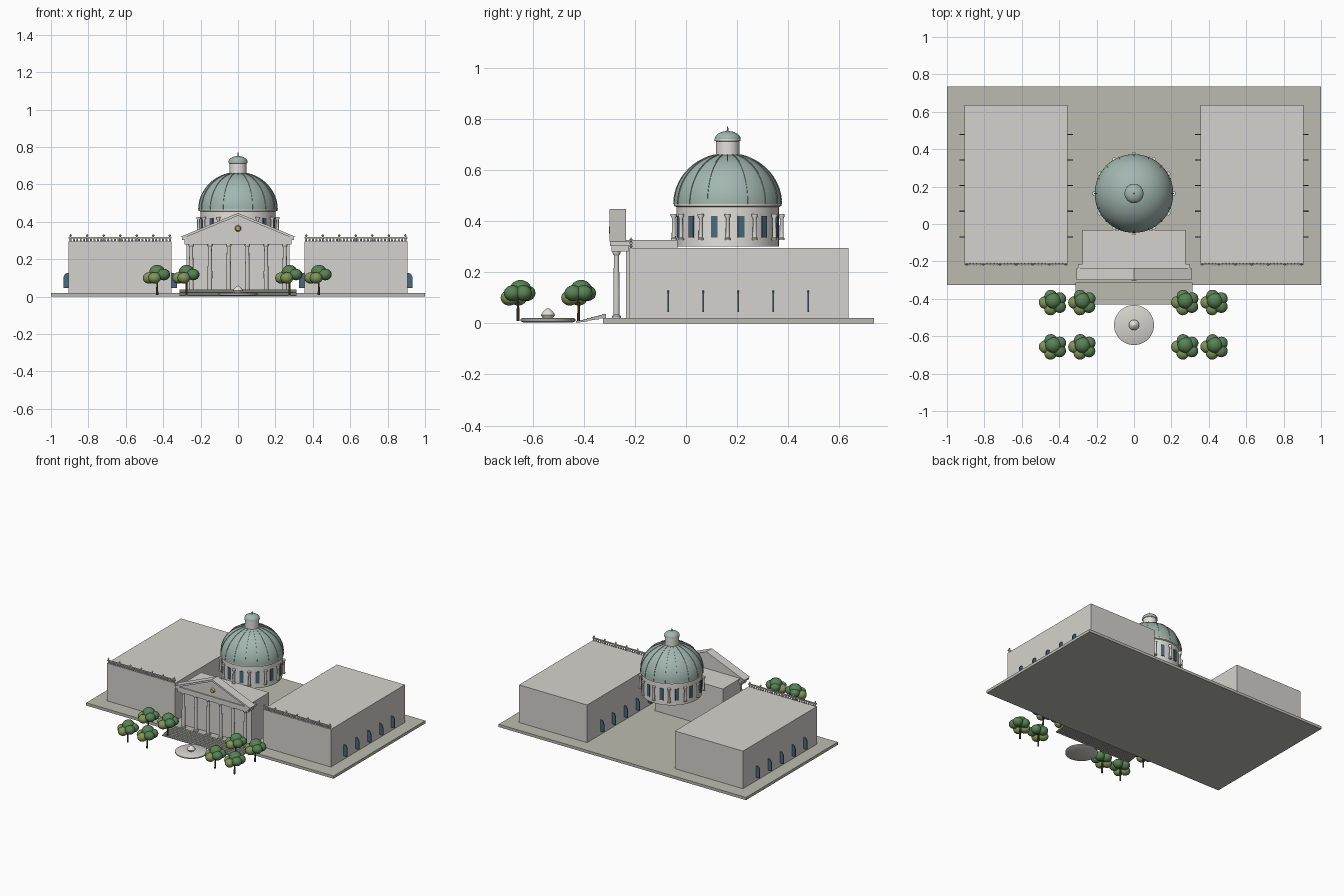
import bpy, bmesh, math
from mathutils import Matrix, Vector

if "Cube" in bpy.data.objects:
    bpy.data.objects.remove(bpy.data.objects["Cube"])

def mat(name, r, g, b):
    m = bpy.data.materials.new(name)
    m.diffuse_color = (r, g, b, 1)
    m.use_nodes = True
    m.node_tree.nodes["Principled BSDF"].inputs["Base Color"].default_value = m.diffuse_color
    return m

STONE = mat("stone", .66, .65, .61)
PAVING = mat("paving", .50, .50, .44)
WHITE = mat("white_stone", .78, .76, .71)
COPPER = mat("copper", .36, .47, .43)
GLASS = mat("glass", .07, .14, .20)
GOLD = mat("gold", .55, .42, .15)
BARK = mat("bark", .13, .08, .05)
LEAF = mat("leaf", .10, .22, .09)
LEAF2 = mat("leaf_light", .22, .30, .10)

def finish(bm, name, material, smooth=False):
    bmesh.ops.recalc_face_normals(bm, faces=bm.faces)
    me = bpy.data.meshes.new(name)
    bm.to_mesh(me)
    bm.free()
    ob = bpy.data.objects.new(name, me)
    bpy.context.collection.objects.link(ob)
    me.materials.append(material)
    if smooth:
        bpy.ops.object.select_all(action='DESELECT')
        ob.select_set(True)
        bpy.context.view_layer.objects.active = ob
        bpy.ops.object.shade_smooth_by_angle(angle=math.radians(35))
    return ob

def add_box(bm, x0, x1, y0, y1, z0, z1, m=Matrix()):
    c = Vector(((x0 + x1) / 2, (y0 + y1) / 2, (z0 + z1) / 2))
    bmesh.ops.create_cube(bm, size=1, matrix=m @ Matrix.Translation(c) @ Matrix.Diagonal((x1 - x0, y1 - y0, z1 - z0, 1)))

def box(name, material, *b):
    bm = bmesh.new()
    add_box(bm, *b)
    return finish(bm, name, material)

def add_lathe(bm, profile, x, y, n):
    # closed surface of revolution from (radius, z) points
    rings = [[bm.verts.new((x + r * math.cos(2 * math.pi * i / n), y + r * math.sin(2 * math.pi * i / n), z))
              for i in range(n)] for r, z in profile]
    for a, b in zip(rings, rings[1:]):
        for i in range(n):
            j = (i + 1) % n
            bm.faces.new((a[i], a[j], b[j], b[i]))
    bm.faces.new(rings[0][::-1])
    bm.faces.new(rings[-1])

def lathe(name, material, profile, places, n=32):
    bm = bmesh.new()
    for x, y in places:
        add_lathe(bm, profile, x, y, n)
    return finish(bm, name, material, True)

def add_prism(bm, pts, y0, y1, m=Matrix()):
    # extrude an (x, z) outline along y
    f = bm.faces.new([bm.verts.new(m @ Vector((x, y0, z))) for x, z in pts])
    ex = bmesh.ops.extrude_face_region(bm, geom=[f])
    d = (m.to_3x3() @ Vector((0, y1 - y0, 0)))
    bmesh.ops.translate(bm, verts=[v for v in ex['geom'] if isinstance(v, bmesh.types.BMVert)], vec=d)

# Podium and side wings
box("podium", PAVING, -1, 1, -.325, .735, 0, .02)
for s, side in ((-1, "left"), (1, "right")):
    lo, hi = sorted((s * .355, s * .905))
    box(side + "_wing", STONE, lo, hi, -.22, .635, .02, .295)
    # Roof balustrade: rail, plinth, balusters and posts
    bm = bmesh.new()
    add_box(bm, lo, hi, -.22, -.21, .311, .318)
    finish(bm, side + "_parapet_rail", STONE)
    w = hi - lo
    lathe(side + "_balusters", STONE, [(.003, .295), (.006, .301), (.003, .311)],
          [(lo + w * (i + .5) / 30, -.215) for i in range(30)], 8)
    lathe(side + "_parapet_posts", STONE, [(.005, .295), (.005, .318), (.003, .32), (.007, .327), (.001, .335)],
          [(lo + .01 + (w - .02) * i / 6, -.215) for i in range(7)], 10)
    # Arched window panels set through the side walls
    bm = bmesh.new()
    arch = [(-.028, .045), (.028, .045)] + [(.028 * math.cos(a), .10 + .028 * math.sin(a))
            for a in [math.pi * i / 10 for i in range(11)]]
    for wx in (.355, .905):
        for wy in (-.069, .068, .205, .342, .479):
            add_prism(bm, [(s * wx + x, z) for x, z in arch], wy - .003, wy + .003)
    finish(bm, side + "_wing_windows", GLASS)

# Portico block, entablature and pediment
box("portico_block", STONE, -.275, .275, -.235, -.033, .02, .325)
bm = bmesh.new()
add_box(bm, -.285, .285, -.292, -.225, .28, .302)
add_box(bm, -.3, .3, -.297, -.215, .302, .32)
finish(bm, "entablature", STONE)
bm = bmesh.new()
add_prism(bm, [(-.29, .32), (.29, .32), (0, .438)], -.29, -.235)
finish(bm, "pediment", STONE)
bm = bmesh.new()
for s in (-1, 1):
    add_prism(bm, [(s * .308, .32), (0, .447), (0, .433), (s * .274, .32)], -.3, -.235)
finish(bm, "raking_cornice", STONE)
bm = bmesh.new()
bmesh.ops.create_cone(bm, cap_ends=True, segments=24, radius1=.017, radius2=.012, depth=.012,
                      matrix=Matrix.Translation((0, -.296, .365)) @ Matrix.Rotation(math.pi / 2, 4, 'X'))
finish(bm, "pediment_medallion", GOLD, True)

# Portico columns
lathe("portico_columns", STONE,
      [(.017, .02), (.017, .029), (.012, .034), (.0125, .13), (.0095, .265), (.015, .273), (.015, .28)],
      [(-.25 + .1 * i, -.272) for i in range(6)], 16)

# Entrance steps
bm = bmesh.new()
for i in range(8):
    y = -.43 + i * .0145
    add_box(bm, -.313, .313, y, y + .0165, .003 + i * .0025, .009 + i * .004)
finish(bm, "entrance_steps", PAVING)

# Drum, dome and lantern
C = (0, .163)
lathe("drum", WHITE, [(.2, .3), (.2, .455), (.21, .459), (.21, .467)], [C], 64)
lathe("dome", COPPER, [(.21 * math.cos(t), .467 + .197 * math.sin(t))
      for t in [math.radians(86) * i / 20 for i in range(21)]], [C], 64)
lathe("lantern", WHITE, [(.046, .65), (.046, .712), (.051, .714), (.051, .72)], [C], 32)
lathe("lantern_cap", COPPER, [(.051 * math.cos(t), .72 + .032 * math.sin(t))
      for t in [math.radians(85) * i / 8 for i in range(9)]], [C], 32)
lathe("finial", GOLD, [(.004, .745), (.004, .755), (.001, .772)], [C], 10)

# Dome ribs
bm = bmesh.new()
for k in range(16):
    R = Matrix.Translation((C[0], C[1], 0)) @ Matrix.Rotation(k * math.pi / 8, 4, 'Z')
    ts = [math.radians(76) * i / 12 for i in range(13)]
    outline = [((.21 + d) * math.cos(t), .467 + (.197 + d) * math.sin(t))
               for d, seq in ((.003, ts), (-.004, ts[::-1])) for t in seq]
    add_prism(bm, outline, -.002, .002, R)
finish(bm, "dome_ribs", COPPER)

# Drum colonnade and windows
ring = [(C[0] + .211 * math.cos(k * math.pi / 6), C[1] + .211 * math.sin(k * math.pi / 6)) for k in range(12)]
lathe("drum_columns", WHITE, [(.011, .325), (.011, .332), (.008, .336), (.007, .41), (.012, .42), (.012, .427)], ring, 12)
bm = bmesh.new()
for k in range(12):
    R = Matrix.Translation((C[0], C[1], 0)) @ Matrix.Rotation((k + .5) * math.pi / 6, 4, 'Z')
    add_box(bm, .19, .204, -.013, .013, .335, .42, R)
finish(bm, "drum_windows", GLASS)

# Fountain
lathe("fountain_basin", STONE, [(.095, .003), (.107, .009), (.107, .017), (.1, .021)], [(0, -.54)], 40)
lathe("fountain_centre", WHITE, [(.018, .018), (.028, .033), (.019, .046), (.008, .056), (.001, .059)], [(0, -.54)], 20)

# Trees
spots = [(x, y) for x in (-.432, -.275, .275, .432) for y in (-.42, -.657)]
lathe("tree_trunks", BARK, [(.006, .01), (.004, .1)], spots, 8)
upper, lower = bmesh.new(), bmesh.new()
for x, y in spots:
    lobes = [(upper, 0, .01, .132, .042)]
    for k in range(5):
        a = math.radians(35 + 72 * k)
        front = k in (2, 3)
        lobes.append((lower if front else upper, .043 * math.cos(a), .036 * math.sin(a),
                      .1 if front else .118, .034))
    for b, dx, dy, z, r in lobes:
        bmesh.ops.create_icosphere(b, subdivisions=3, radius=r,
                                   matrix=Matrix.Translation((x + dx, y + dy, z)) @ Matrix.Diagonal((1, 1, .9, 1)))
finish(upper, "tree_crowns_upper", LEAF, True)
finish(lower, "tree_crowns_lower", LEAF2, True)
